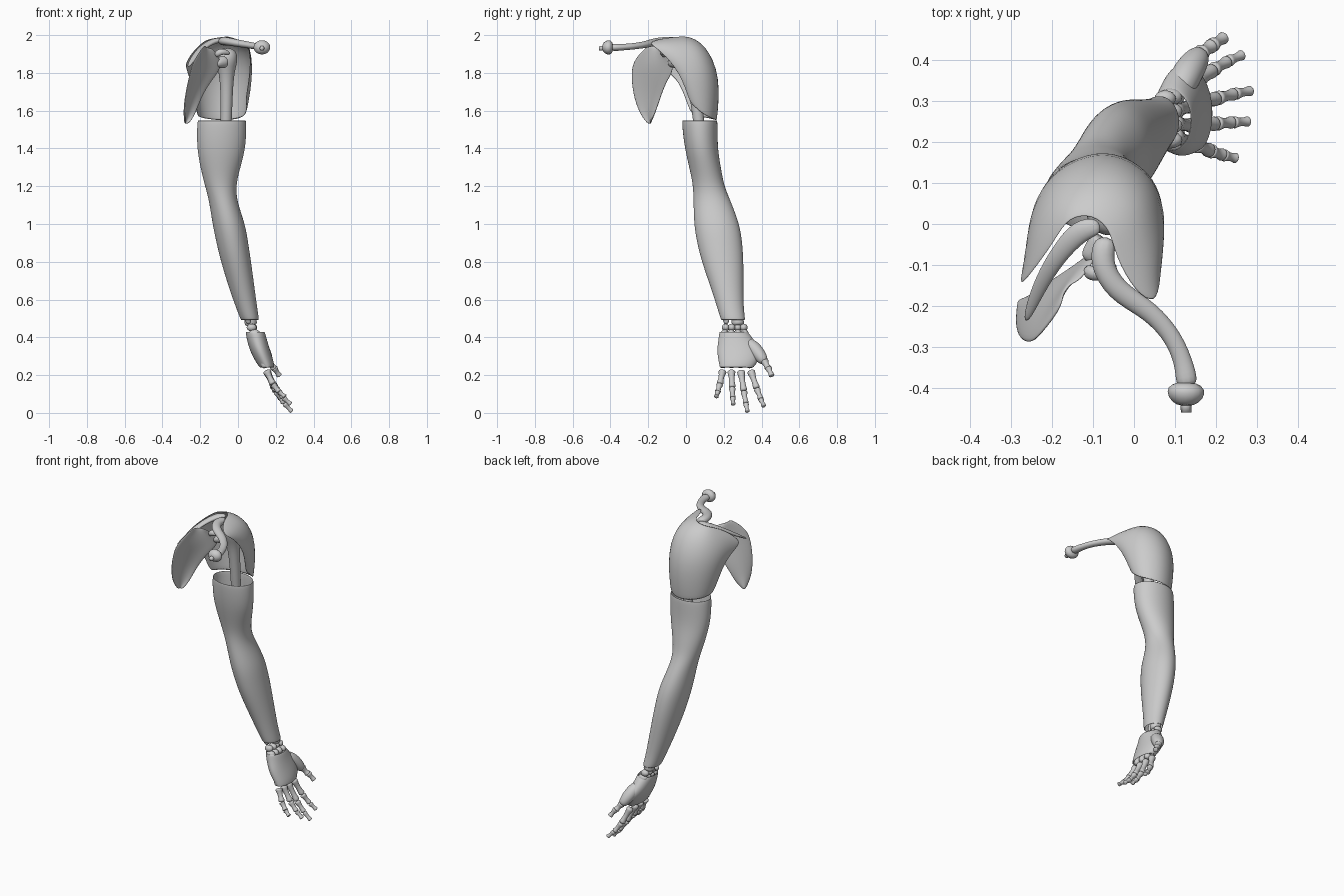
import bpy, bmesh, math
from mathutils import Vector as V


def finish(name, bm, level=2, thick=0):
    bmesh.ops.recalc_face_normals(bm, faces=bm.faces)
    for f in bm.faces:
        f.smooth = True
    me = bpy.data.meshes.new(name)
    bm.to_mesh(me)
    bm.free()
    ob = bpy.data.objects.new(name, me)
    bpy.context.collection.objects.link(ob)
    if thick:
        m = ob.modifiers.new("thickness", 'SOLIDIFY')
        m.thickness = thick
        m.offset = 0
    if level:
        m = ob.modifiers.new("smooth", 'SUBSURF')
        m.levels = m.render_levels = level
    return ob


def grid(name, rows, closed=False, caps=False, level=2, thick=0):
    """Skin rows of points; closed joins each row into a ring."""
    bm = bmesh.new()
    vs = [[bm.verts.new(p) for p in r] for r in rows]
    n = len(rows[0])
    for a, b in zip(vs, vs[1:]):
        for i in range(n if closed else n - 1):
            j = (i + 1) % n
            bm.faces.new((a[i], a[j], b[j], b[i]))
    if caps:
        bm.faces.new(vs[0])
        bm.faces.new(vs[-1])
    return finish(name, bm, level, thick)


def sleeve(name, secs, n=20, thick=0.006):
    """Open skin through horizontal sections (z, x min, x max, y min, y max)."""
    rows = []
    for z, x0, x1, y0, y1 in secs:
        rows.append([((x0 + x1) / 2 + (x1 - x0) / 2 * math.cos(t),
                      (y0 + y1) / 2 + (y1 - y0) / 2 * math.sin(t), z)
                     for t in (2 * math.pi * i / n for i in range(n))])
    return grid(name, rows, True, False, 2, thick)


def tube(name, pts, radii, n=10, flat=1.0, level=2):
    """Capped tube along a path; flat squashes it in its upward direction."""
    pts = [V(p) for p in pts]
    rows = []
    for i, p in enumerate(pts):
        d = (pts[min(i + 1, len(pts) - 1)] - pts[max(i - 1, 0)]).normalized()
        ref = V((0, 0, 1)) if abs(d.z) < 0.8 else V((1, 0, 0))
        u = d.cross(ref).normalized()
        w = u.cross(d)
        rows.append([p + radii[i] * 1.05 * (u * math.cos(t) + w * math.sin(t) * flat)
                     for t in (2 * math.pi * k / n for k in range(n))])
    return grid(name, rows, True, True, level)


def bone(name, a, b, r):
    """Small long bone with knobbed ends."""
    a, b = V(a), V(b)
    tube(name, [a.lerp(b, t) for t in (0, .07, .2, .5, .8, .93, 1)],
         [r * k for k in (.6, 1.15, .95, .65, .8, 1.0, .55)], 8, 1, 1)


def blob(name, c, s):
    bm = bmesh.new()
    bmesh.ops.create_uvsphere(bm, u_segments=16, v_segments=10, radius=1)
    for v in bm.verts:
        v.co = V((v.co.x * s[0] + c[0], v.co.y * s[1] + c[1], v.co.z * s[2] + c[2]))
    return finish(name, bm, 0)


# Shoulder muscle: horseshoe shell open toward the front
grid("shoulder_muscle", [
    [(.055, -.2, 1.955), (0, -.17, 1.975), (-.05, -.08, 1.99), (-.06, -.02, 1.995), (-.1, .02, 1.99),
     (-.16, .015, 1.98), (-.19, -.04, 1.96), (-.24, -.11, 1.91), (-.28, -.155, 1.85)],
    [(.065, -.14, 1.92), (.065, -.1, 1.95), (.045, -.02, 1.96), (.02, .07, 1.955), (-.07, .115, 1.95),
     (-.17, .085, 1.94), (-.22, .03, 1.92), (-.255, -.05, 1.88), (-.275, -.13, 1.82)],
    [(.065, -.03, 1.8), (.08, 0, 1.81), (.08, .05, 1.8), (.05, .13, 1.8), (-.05, .192, 1.78),
     (-.15, .17, 1.79), (-.225, .11, 1.79), (-.26, .03, 1.79), (-.25, -.03, 1.76)],
    [(.035, .02, 1.64), (.045, .04, 1.62), (.045, .08, 1.58), (.02, .13, 1.55), (-.05, .165, 1.54),
     (-.12, .158, 1.54), (-.18, .125, 1.55), (-.21, .07, 1.56), (-.212, .02, 1.57)],
], thick=0.008)

# Upper arm and forearm skin, open at the armpit and wrist
sleeve("arm_skin", [
    (1.55, -.213, .042, -.02, .165), (1.47, -.217, .043, -.014, .165), (1.38, -.213, .034, 0, .168),
    (1.28, -.193, .005, .024, .186), (1.2, -.172, -.013, .04, .2), (1.12, -.15, -.008, .042, .235),
    (1.0, -.133, .036, .043, .282), (.9, -.112, .052, .06, .297), (.8, -.088, .067, .085, .303),
    (.65, -.042, .087, .138, .302), (.55, -.005, .1, .17, .303), (.49, .018, .11, .188, .312)])

# Palm skin, open at both ends
sleeve("palm_skin", [
    (.43, .042, .14, .178, .325), (.39, .048, .15, .173, .355), (.34, .062, .165, .165, .392),
    (.3, .08, .178, .168, .392), (.265, .1, .188, .175, .375), (.24, .118, .19, .18, .355)], 16)

# Shoulder blade: lofted between its inner and outer edges
inner = [(-.275, -.205, 1.53), (-.288, -.25, 1.59), (-.278, -.283, 1.69),
         (-.255, -.293, 1.8), (-.235, -.28, 1.87), (-.175, -.2, 1.95)]
outer = [(-.26, -.195, 1.53), (-.225, -.165, 1.58), (-.195, -.135, 1.67),
         (-.14, -.1, 1.76), (-.07, -.045, 1.84), (-.13, -.14, 1.93)]
rows = []
for a, b in zip(inner, outer):
    rows.append([V(a).lerp(V(b), t) + V((-.7, .7, 0)) * .02 * math.sin(math.pi * t)
                 for t in (0, .25, .5, .75, 1)])
grid("shoulder_blade", rows, thick=0.012)
tube("blade_spine", [(-.265, -.24, 1.83), (-.235, -.16, 1.88), (-.19, -.08, 1.935), (-.13, -.01, 1.97),
                     (-.08, -.005, 1.975)], [.008, .018, .022, .03, .02], flat=.55)
tube("blade_hook", [(-.12, -.11, 1.89), (-.09, -.13, 1.92), (-.04, -.1, 1.9)], [.02, .018, .012])
tube("shoulder_socket", [(-.12, -.09, 1.85), (-.09, -.06, 1.855), (-.07, -.035, 1.86)], [.02, .03, .04])

# Collar bone with its breastbone end
tube("collar_bone", [(-.065, -.03, 1.965), (-.085, -.09, 1.97), (-.045, -.165, 1.965), (.04, -.21, 1.95),
                     (.1, -.28, 1.94), (.125, -.35, 1.935), (.13, -.4, 1.935)],
     [.03, .03, .028, .024, .022, .023, .03], flat=.75)
tube("collar_bone_end", [(.128, -.385, 1.935), (.128, -.4, 1.935), (.125, -.425, 1.935), (.125, -.445, 1.935)],
     [.025, .05, .046, .02], 8, .85, 1)
tube("collar_bone_stub", [(.127, -.43, 1.93), (.127, -.46, 1.93)], [.014, .012], 6, 1, 0)

# Arm bones
tube("upper_arm_bone", [(-.06, .02, 1.93), (-.06, .025, 1.91), (-.06, .03, 1.86), (-.06, .04, 1.79),
                        (-.06, .06, 1.6), (-.07, .09, 1.35), (-.08, .12, 1.2), (-.08, .13, 1.13)],
     [.025, .055, .06, .036, .03, .027, .045, .045])
tube("outer_forearm_bone", [(-.05, .17, 1.12), (-.045, .18, 1.07), (.0, .22, .8), (.05, .26, .56),
                            (.068, .275, .48), (.07, .276, .46)], [.03, .024, .022, .022, .036, .03])
tube("inner_forearm_bone", [(-.09, .12, 1.18), (-.08, .12, 1.08), (-.03, .16, .8), (.04, .205, .54),
                            (.06, .215, .465)], [.034, .032, .022, .015, .02])

# Wrist bones in two rows
for i in range(4):
    blob("wrist_bone", (.072 + .004 * (i % 2), .21 + .032 * i, .452), (.026, .02, .02))
    blob("wrist_bone", (.088, .205 + .035 * i, .42), (.03, .021, .022))

# Fingers: hand bone plus three finger bones, bending outward
fingers = [("little", .195, .16, .085, .25), ("ring", .24, .25, .045, .28),
           ("middle", .29, .325, .006, .286), ("index", .342, .413, .035, .265)]
for k, (nm, y0, y1, z1, x1) in enumerate(fingers):
    base = V((.15, y0, .225))
    tip = V((x1, y1, z1))
    sag = V((-.012, 0, -.008))
    joints = [base, base.lerp(tip, .47) + sag, base.lerp(tip, .77) + sag * .8, tip]
    bone(nm + "_hand_bone", (.095, .215 + .03 * k, .41), base + V((-.004, 0, .012)), .022)
    for j in range(3):
        bone(nm + "_finger_bone", joints[j], joints[j + 1], (.021, .018, .015)[j])

# Thumb: padded base and two bones
tube("thumb_base", [(.105, .31, .38), (.125, .36, .345), (.15, .398, .295), (.165, .418, .265)],
     [.03, .04, .034, .022])
bone("thumb_bone", (.162, .415, .275), (.19, .435, .235), .021)
bone("thumb_tip_bone", (.19, .435, .24), (.22, .455, .195), .018)
